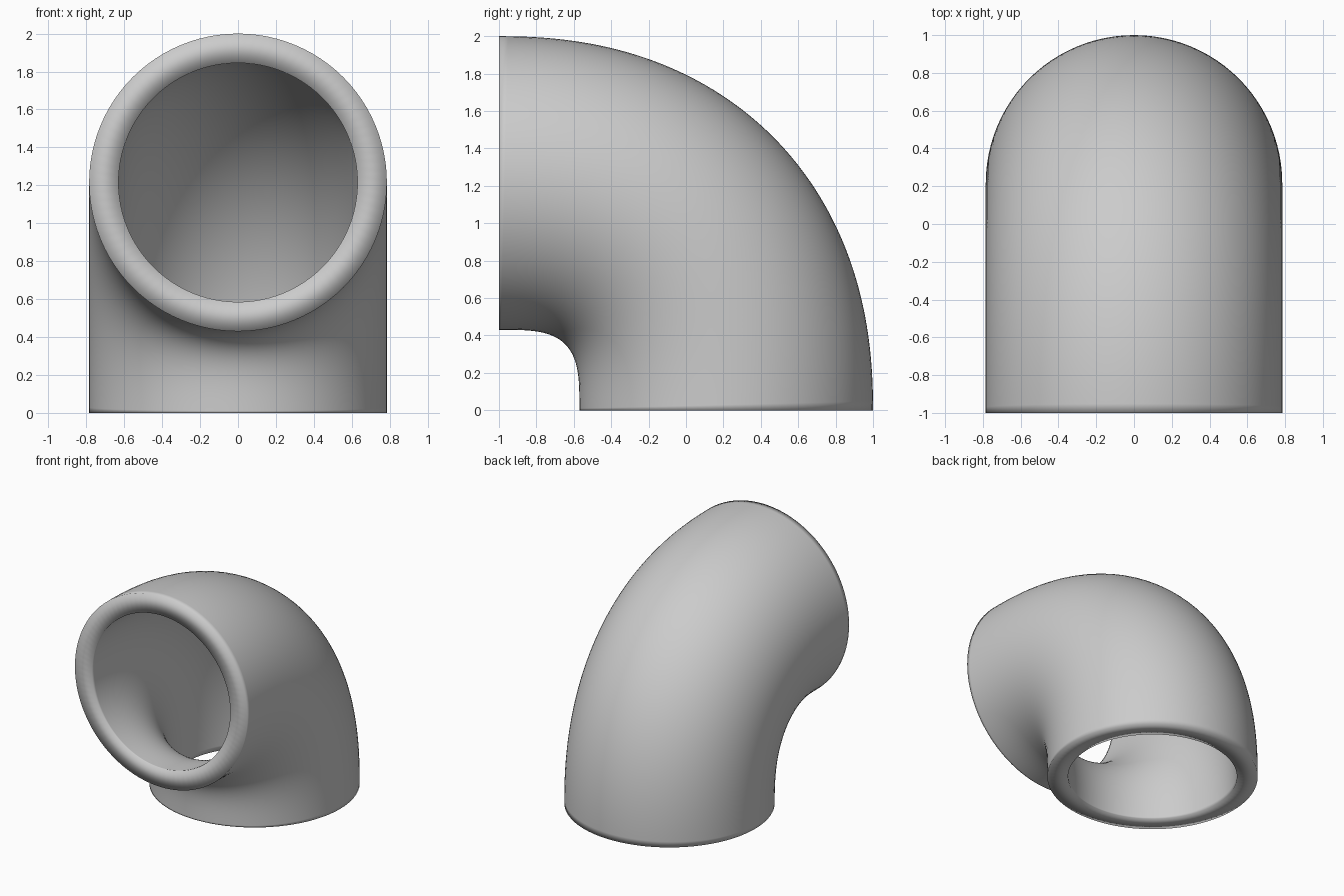
import bpy, bmesh
from math import cos, sin, pi, log2

if "Cube" in bpy.data.objects:
    bpy.data.objects.remove(bpy.data.objects["Cube"])

BEND_Y, BEND_R, TUBE_R, WALL = -1.0, 1.215, 0.785, 0.155
SIDES, STEPS = 96, 64
PUSH = 0.07          # how far the middle of the bend swells towards a corner


def elbow_point(t, a):
    # ring angle a: 0 = outside of the bend, pi = inside
    r = BEND_R + TUBE_R * cos(a)
    n = 1 / (0.5 - log2(1 + PUSH / r))
    c, s = max(cos(t), 0), max(sin(t), 0)
    r /= (c ** n + s ** n) ** (1 / n)
    return (TUBE_R * sin(a), BEND_Y + r * c, r * s)


# Outer skin swept through a quarter turn
bm = bmesh.new()
rings = [[bm.verts.new(elbow_point(pi / 2 * i / STEPS, 2 * pi * j / SIDES))
          for j in range(SIDES)] for i in range(STEPS + 1)]
for lower, upper in zip(rings, rings[1:]):
    for j in range(SIDES):
        k = (j + 1) % SIDES
        bm.faces.new((lower[j], lower[k], upper[k], upper[j]))
bmesh.ops.recalc_face_normals(bm, faces=bm.faces)
# Make sure normals face out of the tube
bm.faces.ensure_lookup_table()
if bm.faces[0].normal.y < 0:
    bmesh.ops.reverse_faces(bm, faces=bm.faces)
for f in bm.faces:
    f.smooth = True
mesh = bpy.data.meshes.new("pipe_elbow")
bm.to_mesh(mesh)
bm.free()
elbow = bpy.data.objects.new("pipe_elbow", mesh)
bpy.context.collection.objects.link(elbow)

# Wall thickness, added inwards
wall = elbow.modifiers.new("wall", 'SOLIDIFY')
wall.thickness = WALL
wall.offset = -1
wall.use_even_offset = True
